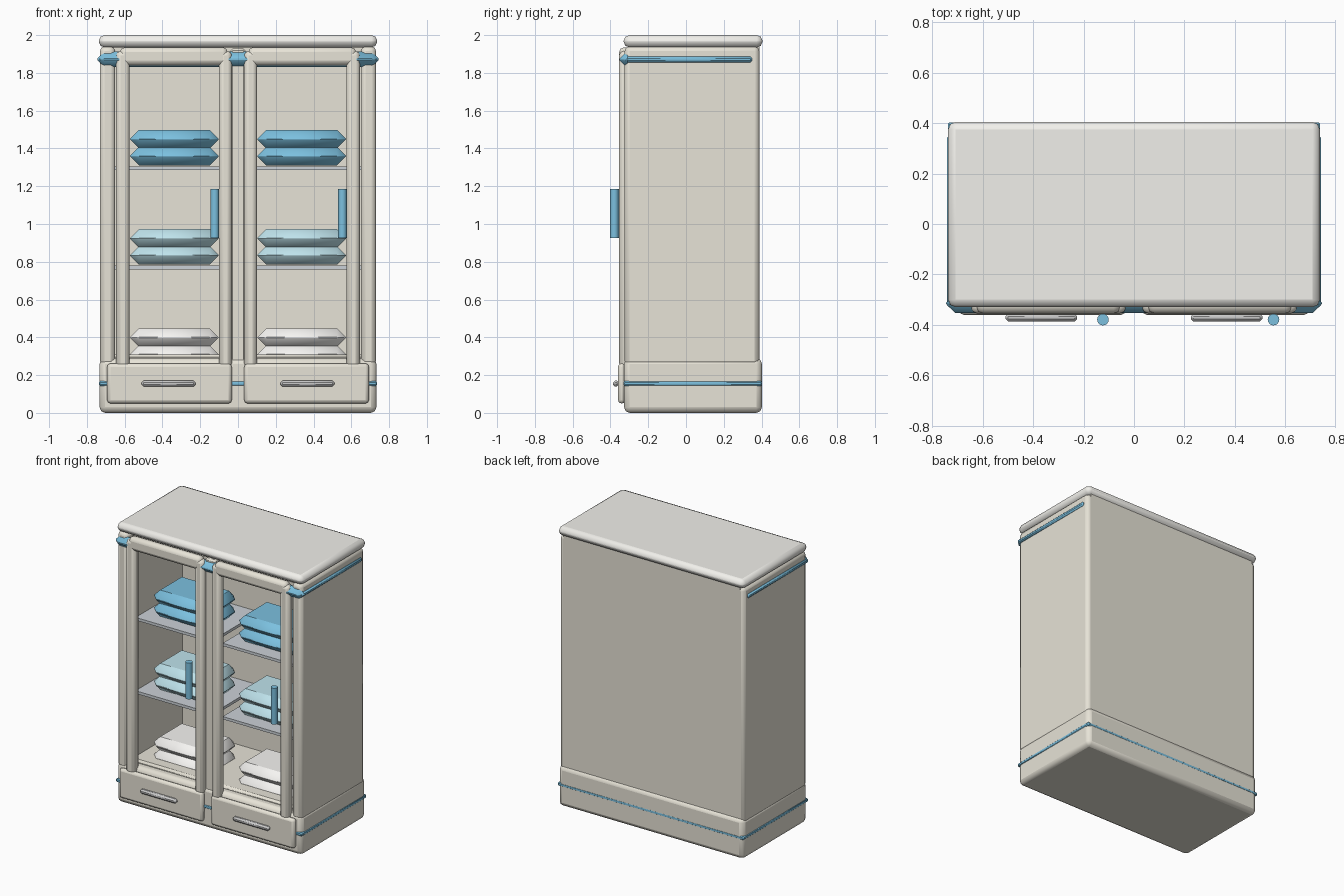
import bpy, math

if "Cube" in bpy.data.objects:
    bpy.data.objects.remove(bpy.data.objects["Cube"])


def material(name, r, g, b):
    m = bpy.data.materials.new(name)
    m.diffuse_color = (r, g, b, 1)
    m.use_nodes = True
    m.node_tree.nodes["Principled BSDF"].inputs["Base Color"].default_value = m.diffuse_color
    return m


CREAM = material("cream", 0.80, 0.77, 0.68)
PALE = material("pale", 0.88, 0.87, 0.83)
BLUE = material("blue", 0.20, 0.53, 0.74)
AQUA = material("aqua", 0.52, 0.77, 0.84)
WHITE = material("white", 0.92, 0.91, 0.89)
SHELF = material("shelf_grey", 0.60, 0.64, 0.68)


def finish(o, name, mat, bevel=0, segs=1):
    o.name = name
    if mat:
        o.data.materials.append(mat)
    if bevel:
        b = o.modifiers.new("bevel", 'BEVEL')
        b.width, b.segments, b.limit_method = bevel, segs, 'ANGLE'
    bpy.ops.object.shade_smooth_by_angle(angle=math.radians(46))
    return o


def box(name, x, y, z, mat=CREAM, bevel=0, segs=1):
    """Box from (min, max) ranges along each axis."""
    bpy.ops.mesh.primitive_cube_add(size=1, location=[(a + b) / 2 for a, b in (x, y, z)])
    o = bpy.context.object
    o.scale = [b - a for a, b in (x, y, z)]
    bpy.ops.object.transform_apply(location=False, rotation=False, scale=True)
    return finish(o, name, mat, bevel, segs)


# Carcass
box("base", (-.733, .733), (-.328, .402), (0, .29), CREAM, .03, 2)
box("base_band", (-.737, .737), (-.332, .403), (.143, .168), BLUE, .006)
box("top_slab", (-.737, .737), (-.33, .405), (1.935, 2.0), PALE, .03, 2)
box("top_underside", (-.70, .70), (-.27, .37), (1.91, 1.945))
box("back_panel", (-.70, .70), (.30, .388), (.25, 1.94))
box("cabinet_floor", (-.68, .68), (-.27, .32), (.25, .31), CREAM, .015)
box("centre_post", (-.04, .04), (-.32, -.26), (.25, 1.93), CREAM, .012)

# Blue trim bar across the top of the front
box("top_band", (-.745, .745), (-.352, -.275), (1.832, 1.912), BLUE, .036)

for side, s in (("left", -1), ("right", 1)):
    def span(a, b):
        return tuple(sorted((s * a, s * b)))

    # Side walls and side trim
    box(side + "_side_panel", span(.65, .731), (-.325, .388), (.25, 1.94), CREAM, .025, 2)
    box(side + "_side_trim", span(.715, .742), (-.33, .35), (1.856, 1.886), BLUE, .009)

    # Door frame
    box(side + "_door_outer_stile", span(.575, .645), (-.354, -.29), (.24, 1.915), CREAM, .022, 2)
    box(side + "_door_inner_stile", span(.033, .10), (-.354, -.29), (.24, 1.915), CREAM, .022, 2)
    box(side + "_door_top_rail", span(.055, .625), (-.354, -.29), (1.84, 1.935), CREAM, .025, 2)

    # Drawer with pull
    box(side + "_drawer_front", span(.033, .693), (-.36, -.32), (.05, .262), CREAM, .018, 2)
    box(side + "_drawer_pull", span(.225, .51), (-.387, -.355), (.139, .171), None, .011)

    # Shelves
    for i, z in enumerate((.76, 1.285)):
        box(f"{side}_shelf_{i}", span(.04, .65), (-.23, .30), (z, z + .02), SHELF)

    # Folded towels, two per level
    for level, z, mat in (("low", .26, WHITE), ("mid", .785, AQUA), ("high", 1.31, BLUE)):
        for i in range(2):
            h = z + i * .09
            box(f"{side}_towel_{level}_{i}", span(.103, .571), (-.18, .16),
                (h, h + .098), mat, .047)

# Upright door handles
for side, x in (("left", -.123), ("right", .553)):
    bpy.ops.mesh.primitive_cylinder_add(vertices=16, radius=.023, depth=.26,
                                        location=(x, -.379, 1.056))
    finish(bpy.context.object, side + "_door_handle", BLUE)
